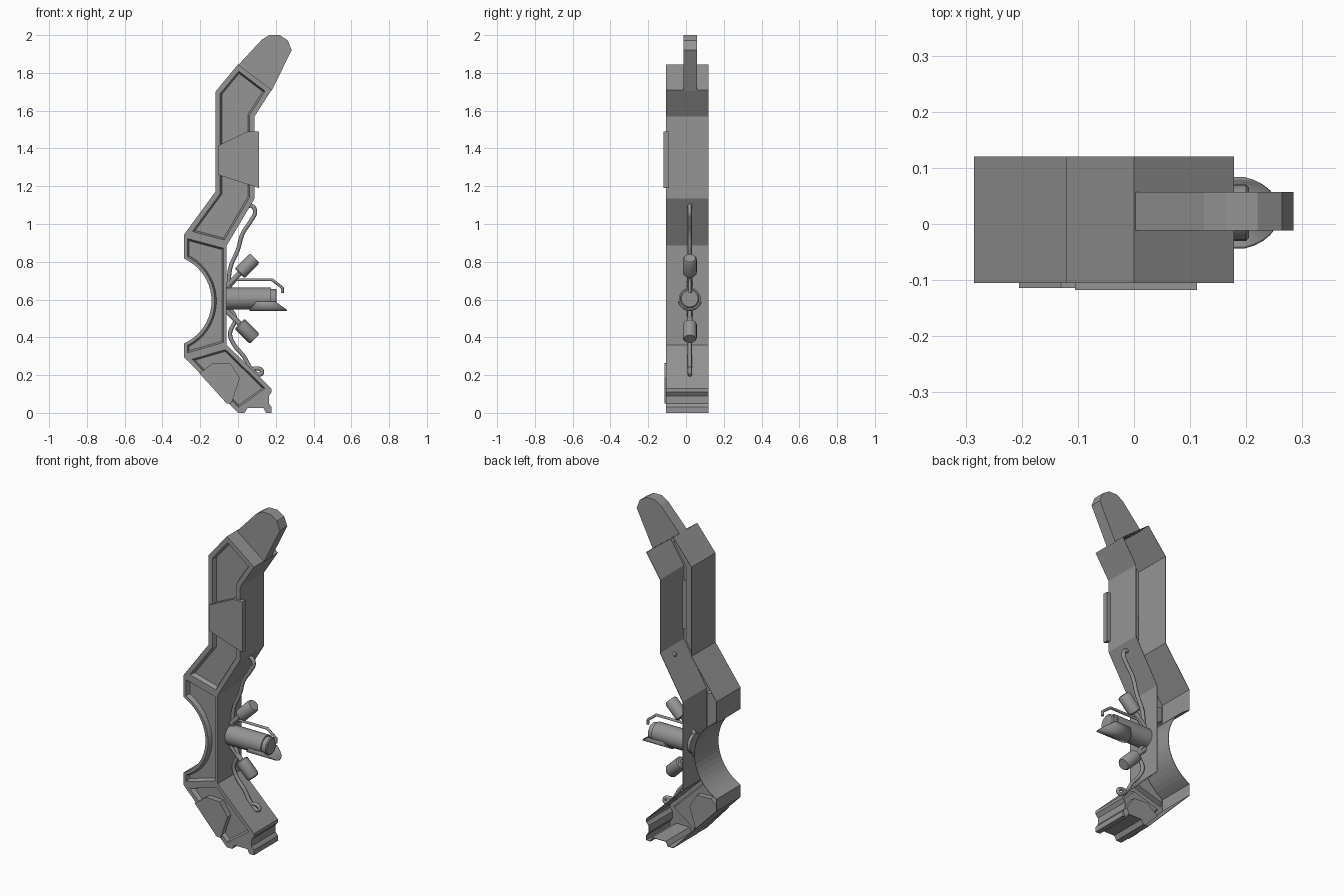
import bpy, bmesh, math
from mathutils import Vector

cube = bpy.data.objects.get("Cube")
if cube:
    bpy.data.objects.remove(cube)

grey = bpy.data.materials.new("plain grey")
grey.use_nodes = True
COLOUR = (0.3, 0.3, 0.3, 1)
grey.diffuse_color = COLOUR
grey.node_tree.nodes["Principled BSDF"].inputs["Base Color"].default_value = COLOUR

FRONT, BACK, MID = -0.105, 0.12, 0.02   # y of the rim, open back and fittings
AXIS = 0.605                            # height of the barrel axis


def finish(name, bm, smooth=False):
    bmesh.ops.recalc_face_normals(bm, faces=bm.faces)
    mesh = bpy.data.meshes.new(name)
    bm.to_mesh(mesh)
    bm.free()
    return add(name, mesh, smooth)


def add(name, data, smooth=False):
    ob = bpy.data.objects.new(name, data)
    bpy.context.collection.objects.link(ob)
    data.materials.append(grey)
    if smooth:
        bpy.ops.object.select_all(action='DESELECT')
        ob.select_set(True)
        bpy.context.view_layer.objects.active = ob
        bpy.ops.object.shade_smooth_by_angle(angle=math.radians(35))
    return ob


def prism(name, outline, y0, y1):
    bm = bmesh.new()
    face = bm.faces.new([bm.verts.new((x, y0, z)) for x, z in outline])
    ext = bmesh.ops.extrude_face_region(bm, geom=[face])
    for v in ext["geom"]:
        if isinstance(v, bmesh.types.BMVert):
            v.co.y = y1
    if face.is_valid is False or len(bm.faces) == len(outline) + 1:
        bm.faces.new([v for v in bm.verts if abs(v.co.y - y0) < 1e-6][:len(outline)])
    return finish(name, bm)


def rod(name, start, end, rings, sides=20):
    """Turned part: rings are (distance along the axis, radius)."""
    a, b = Vector((start[0], MID, start[1])), Vector((end[0], MID, end[1]))
    d = (b - a).normalized()
    u, w = Vector((0, 1, 0)), d.cross(Vector((0, 1, 0)))
    bm = bmesh.new()
    loops = []
    for t, r in rings:
        loops.append([bm.verts.new(a + d * t + r * (u * math.cos(k) + w * math.sin(k)))
                      for k in (2 * math.pi * i / sides for i in range(sides))])
    for p, q in zip(loops, loops[1:]):
        for i in range(sides):
            j = (i + 1) % sides
            bm.faces.new((p[i], p[j], q[j], q[i]))
    bm.faces.new(loops[0])
    bm.faces.new(loops[-1])
    return finish(name, bm, True)


def hose(name, points, radius, curved=True):
    cu = bpy.data.curves.new(name, 'CURVE')
    cu.dimensions = '3D'
    cu.bevel_depth, cu.bevel_resolution, cu.resolution_u = radius, 2, 6
    cu.use_fill_caps = True
    if curved:
        sp = cu.splines.new('BEZIER')
        sp.bezier_points.add(len(points) - 1)
        for bp, (x, z) in zip(sp.bezier_points, points):
            bp.co = (x, MID, z)
            bp.handle_left_type = bp.handle_right_type = 'AUTO'
    else:
        sp = cu.splines.new('POLY')
        sp.points.add(len(points) - 1)
        for p, (x, z) in zip(sp.points, points):
            p.co = (x, MID, z, 1)
    return add(name, cu)


# Body: an open-backed shell with recessed front panels
upper = [(-.285, .945), (-.06, .885), (.088, 1.135), (.088, 1.57), (.178, 1.71),
         (0, 1.845), (-.12, 1.7), (-.12, 1.17)]
half, radius = 0.225, 0.245
cx = -.14 - radius
sweep = math.asin(half / radius)
notch = [(max(-.285, cx + radius * math.cos(t)), .592 + radius * math.sin(t))
         for t in (sweep * (1 - i / 10) for i in range(21))]
notch = [(-.285, .817)] + [p for p in notch if p[0] > -.284] + [(-.285, .367)]
middle = [(-.285, .945)] + notch + [(-.285, .295), (-.06, .36), (-.06, .885)]
lower = [(-.285, .295), (0, 0), (.03, .022), (.178, .128), (-.06, .36)]
foot = [(.03, .022), (0, 0), (.035, 0), (.05, .025), (.135, .025), (.148, 0),
        (.178, 0), (.178, .03), (.163, .05), (.163, .09), (.178, .11), (.178, .128)]

bm = bmesh.new()
cache = {}


def corner(p):
    key = (round(p[0], 3), round(p[1], 3))
    if key not in cache:
        cache[key] = bm.verts.new((p[0], FRONT, p[1]))
    return cache[key]


panels = []
for outline, rim in ((upper, .026), (middle, .017), (lower, .022), (foot, 0)):
    face = bm.faces.new([corner(p) for p in outline])
    face.normal_update()
    if face.normal.y > 0:
        face.normal_flip()
    panels.append((face, rim))
rim_edges = [e for e in bm.edges if e.is_boundary]
walls = bmesh.ops.extrude_edge_only(bm, edges=rim_edges)["geom"]
for v in walls:
    if isinstance(v, bmesh.types.BMVert):
        v.co.y = BACK
for face, rim in panels:
    if rim:
        bmesh.ops.inset_individual(bm, faces=[face], thickness=rim, use_even_offset=True)
        bmesh.ops.inset_individual(bm, faces=[face], thickness=.009, depth=-.025,
                                   use_even_offset=True)
body = finish("body_shell", bm)
if min(body.data.polygons, key=lambda p: p.center.y).normal.y > 0:
    body.data.flip_normals()
shell = body.modifiers.new("wall", 'SOLIDIFY')
shell.thickness, shell.offset = .003, -1

# Cover plates and top prong
prism("upper_plate", [(-.105, 1.26), (.112, 1.19), (.112, 1.49), (.05, 1.49), (-.105, 1.415)],
      -.118, -.09)
prism("lower_plate", [(-.205, .21), (-.13, .265), (-.04, .262), (.01, .185), (-.035, .05), (-.06, .05)],
      -.114, -.045)
prism("top_prong", [(0, 1.84), (.125, 1.975), (.165, 2), (.22, 2), (.264, 1.972),
                    (.284, 1.92), (.178, 1.705)], -.012, .057)

# Barrel with a collar and a slanted trough below it
rod("barrel", (-.08, AXIS), (1, AXIS),
    [(0, .058), (.255, .058), (.255, .05), (.28, .05), (.285, .044)], 24)
bm = bmesh.new()
previous = None
for i in range(13):
    t = math.radians(195 + 150 * i / 12)
    y, z = MID + .063 * math.cos(t), AXIS + .063 * math.sin(t)
    depth = -math.sin(t)
    pair = [bm.verts.new((.06 + .05 * (1 - depth), y, z)),
            bm.verts.new((.175 + .085 * depth, y, z))]
    if previous:
        bm.faces.new((previous[0], previous[1], pair[1], pair[0]))
    previous = pair
trough = finish("barrel_trough", bm, True)
skin = trough.modifiers.new("wall", 'SOLIDIFY')
skin.thickness, skin.offset = .006, 0

# Canisters on angled stems, mirrored about the barrel
for side, word in ((1, "upper"), (-1, "lower")):
    rod(word + "_stem", (-.07, AXIS + side * .055), (.03, AXIS + side * .155),
        [(0, .014), (.13, .014)], 12)
    rod(word + "_canister", (.008, AXIS + side * .133), (.108, AXIS + side * .233),
        [(0, .03), (.007, .037), (.105, .037), (.115, .03)])

# Hoses and the thin bent pipe
hose("upper_hose", [(-.05, .66), (-.04, .77), (-.002, .86), (.025, .95), (.07, 1.02),
                    (.09, 1.065), (.075, 1.095), (.05, 1.095)], .011)
hose("lower_hose", [(-.05, .56), (-.015, .5), (-.042, .42), (-.02, .36), (.03, .3), (.07, .235),
                    (.115, .203), (.128, .218), (.09, .235), (.07, .22)], .011)
hose("bent_pipe", [(-.05, .66), (-.01, .705), (.18, .705), (.235, .662), (.235, .635)], .008, False)
